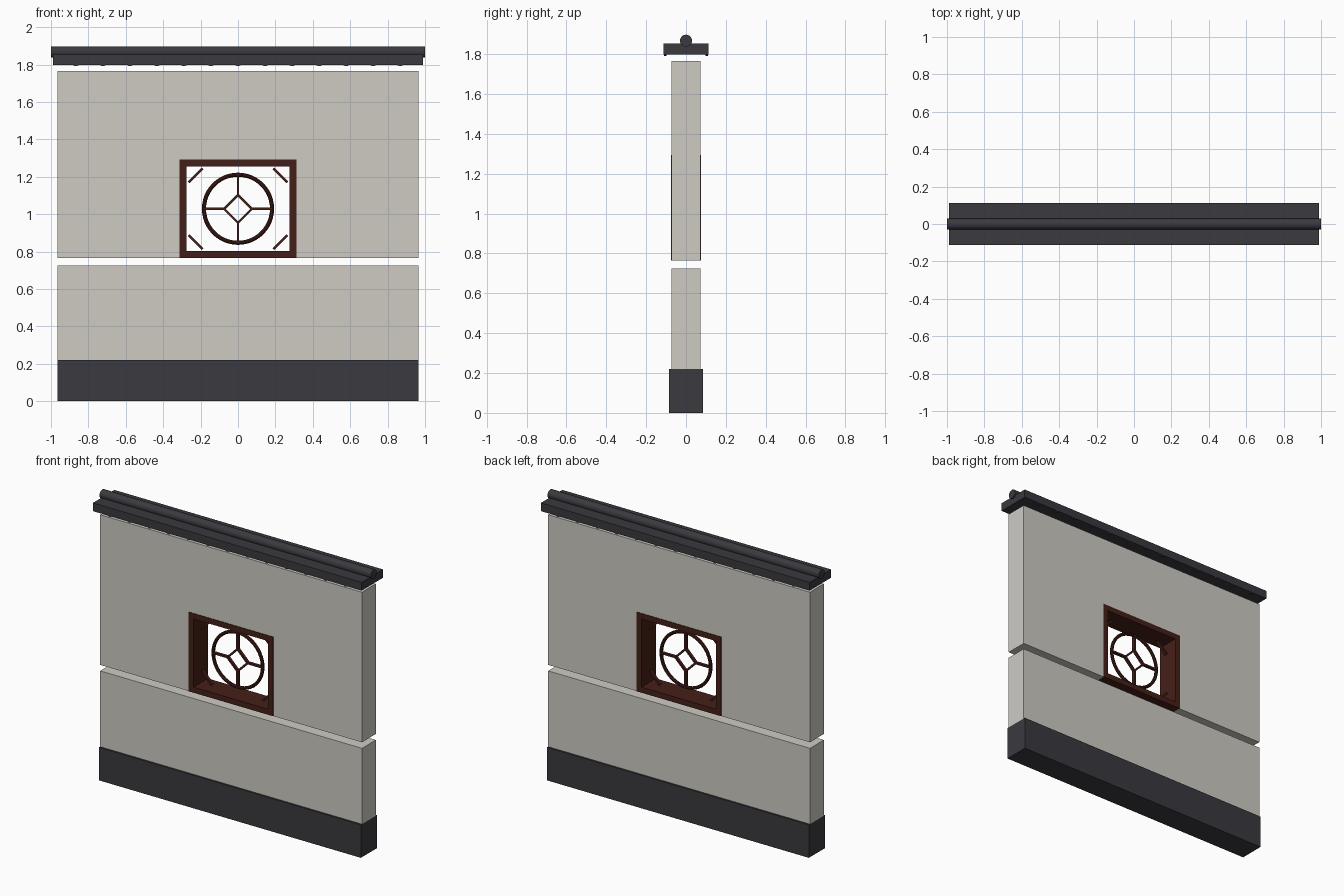
import bpy, bmesh
from math import pi
from mathutils import Matrix

if "Cube" in bpy.data.objects:
    bpy.data.objects.remove(bpy.data.objects["Cube"])


def material(name, rgb):
    m = bpy.data.materials.new(name)
    m.diffuse_color = (*rgb, 1)
    m.use_nodes = True
    m.node_tree.nodes["Principled BSDF"].inputs["Base Color"].default_value = m.diffuse_color
    return m


PLASTER = material("plaster", (0.62, 0.60, 0.55))
SLATE = material("slate", (0.042, 0.042, 0.050))
WOOD = material("dark_wood", (0.060, 0.014, 0.009))


def make(name, bm, mat, smooth=False):
    bmesh.ops.recalc_face_normals(bm, faces=bm.faces[:])
    me = bpy.data.meshes.new(name)
    bm.to_mesh(me)
    bm.free()
    me.materials.append(mat)
    ob = bpy.data.objects.new(name, me)
    bpy.context.collection.objects.link(ob)
    if smooth:
        bpy.ops.object.select_all(action='DESELECT')
        ob.select_set(True)
        bpy.context.view_layer.objects.active = ob
        bpy.ops.object.shade_smooth_by_angle()
    return ob


def add_box(bm, center, size, turn=0):
    mat = (Matrix.Translation(center) @ Matrix.Rotation(turn, 4, 'Y')
           @ Matrix.Diagonal((*size, 1)))
    bmesh.ops.create_cube(bm, size=1, matrix=mat)


def add_rod(bm, center, radius, length, axis, sides):
    rot = Matrix.Rotation(pi / 2, 4, 'Y' if axis == 'x' else 'X')
    bmesh.ops.create_cone(bm, cap_ends=True, segments=sides, radius1=radius, radius2=radius,
                          depth=length, matrix=Matrix.Translation(center) @ rot)


def box(name, center, size, mat):
    bm = bmesh.new()
    add_box(bm, center, size)
    return make(name, bm, mat)


# Plinth and lower wall
box("plinth", (0, 0, 0.11), (1.93, 0.17, 0.22), SLATE)
box("lower_wall", (0, 0, 0.4725), (1.93, 0.146, 0.505), PLASTER)

# Upper wall with the window notch
bm = bmesh.new()
outline = [(-0.965, 0.765), (-0.31, 0.765), (-0.31, 1.293), (0.31, 1.293),
           (0.31, 0.765), (0.965, 0.765), (0.965, 1.765), (-0.965, 1.765)]
face = bm.faces.new([bm.verts.new((x, -0.073, z)) for x, z in outline])
ext = bmesh.ops.extrude_face_region(bm, geom=[face])
bmesh.ops.translate(bm, vec=(0, 0.146, 0),
                    verts=[v for v in ext["geom"] if isinstance(v, bmesh.types.BMVert)])
make("upper_wall", bm, PLASTER)

# Roof slab, ridge roll and drip tile ends along both eaves
box("roof_slab", (0, 0, 1.825), (1.98, 0.226, 0.055), SLATE)
bm = bmesh.new()
add_rod(bm, (0, 0, 1.867), 0.03, 2.0, 'x', 24)
make("ridge_roll", bm, SLATE, True)
bm = bmesh.new()
for i in range(13):
    for s in (-1, 1):
        add_rod(bm, ((i - 6) * 0.1445, s * 0.104, 1.811), 0.02, 0.014, 'y', 16)
make("drip_tiles", bm, SLATE, True)

# Window frame: two rails and two stiles
CZ = 1.029
bm = bmesh.new()
for s in (-1, 1):
    add_box(bm, (0, 0, CZ + s * 0.2455), (0.624, 0.152, 0.037))
    add_box(bm, (s * 0.2935, 0, CZ), (0.037, 0.152, 0.454))
make("window_frame", bm, WOOD)

# Lattice ring
bpy.ops.mesh.primitive_torus_add(major_radius=0.182, minor_radius=0.011, major_segments=48,
                                 minor_segments=10, location=(0, 0, CZ), rotation=(pi / 2, 0, 0))
ring = bpy.context.object
ring.name = "lattice_ring"
ring.data.materials.append(WOOD)
bpy.ops.object.shade_smooth_by_angle()

# Lattice bars: spokes, centre diamond and corner braces
bm = bmesh.new()
for s in (-1, 1):
    add_box(bm, (s * 0.128, 0, CZ), (0.108, 0.02, 0.012))
    add_box(bm, (0, 0, CZ + s * 0.128), (0.012, 0.02, 0.108))
    for t in (-1, 1):
        add_box(bm, (s * 0.037, 0, CZ + t * 0.037), (0.114, 0.02, 0.012), s * t * pi / 4)
        add_box(bm, (s * 0.226, 0, CZ + t * 0.179), (0.106, 0.02, 0.012), s * t * pi / 4)
make("lattice_bars", bm, WOOD)
